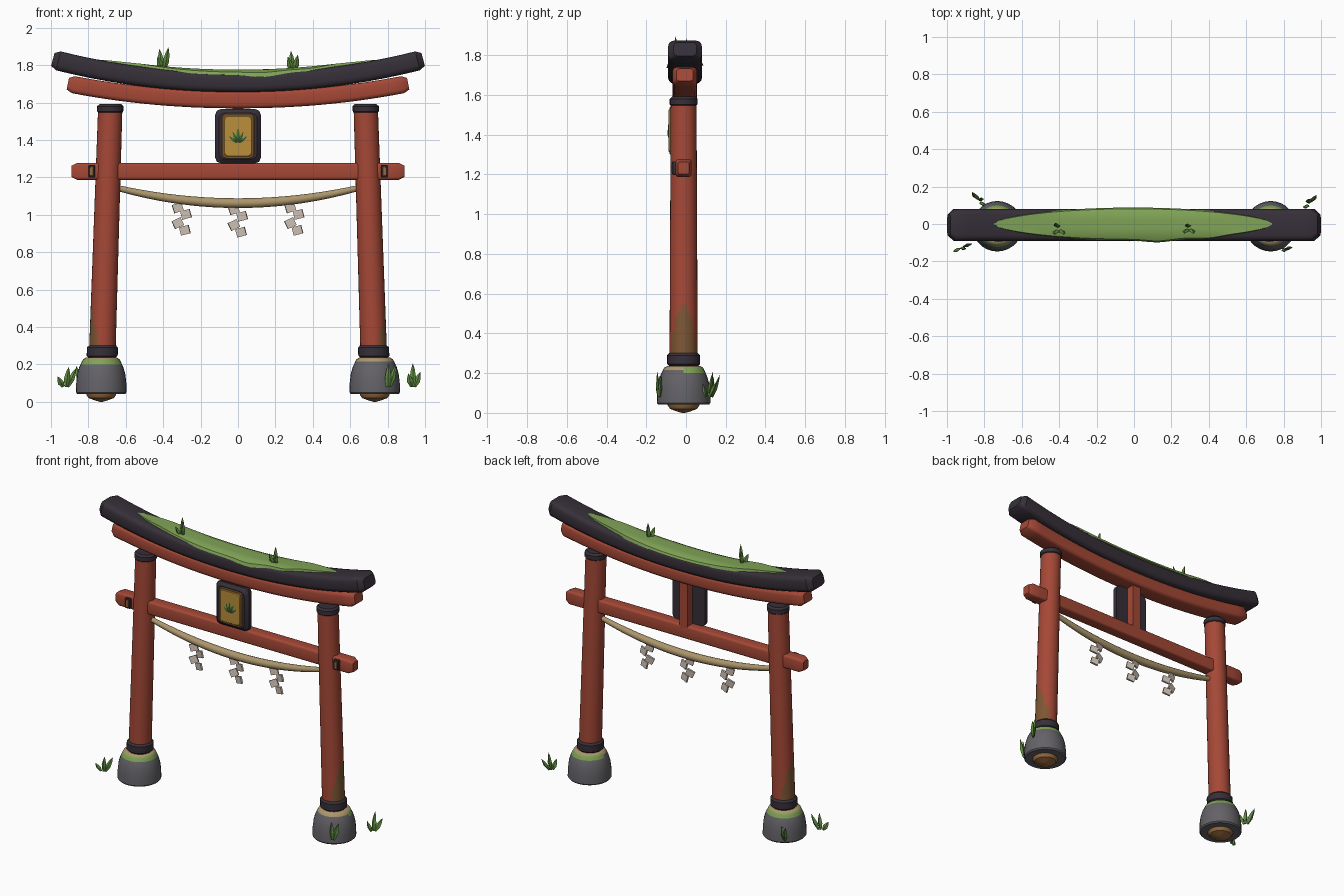
import bpy, bmesh, math
from mathutils import Vector, Matrix

if "Cube" in bpy.data.objects:
    bpy.data.objects.remove(bpy.data.objects["Cube"])


def material(name, r, g, b):
    m = bpy.data.materials.new(name)
    lin = [((c / 255 + 0.055) / 1.055) ** 2.4 for c in (r, g, b)]
    m.diffuse_color = (*lin, 1)
    m.use_nodes = True
    m.node_tree.nodes["Principled BSDF"].inputs["Base Color"].default_value = m.diffuse_color
    return m


RED = material("red_lacquer", 165, 72, 54)
BLACK = material("charcoal", 54, 47, 56)
STONE = material("grey_stone", 100, 98, 103)
MOSS = material("moss_green", 128, 163, 86)
LEAF = material("grass_green", 98, 142, 66)
ROPE = material("straw", 172, 150, 108)
PAPER = material("paper", 208, 194, 182)
GOLD = material("gold", 186, 142, 58)
BROWN = material("brown_wood", 150, 104, 60)
STAIN = material("weathered_red", 126, 86, 52)
YC = -0.012  # depth centre of the posts


def loft(name, rings, mats, rule=None):
    """Skin a list of equal rings, cap both ends, colour faces by a rule."""
    bm = bmesh.new()
    vs = [[bm.verts.new(p) for p in ring] for ring in rings]
    n = len(vs[0])
    for a, b in zip(vs, vs[1:]):
        for i in range(n):
            bm.faces.new((a[i], a[(i + 1) % n], b[(i + 1) % n], b[i]))
    bm.faces.new(vs[0])
    bm.faces.new(vs[-1])
    bmesh.ops.recalc_face_normals(bm, faces=bm.faces)
    if rule:
        for f in bm.faces:
            f.material_index = rule(f.calc_center_median())
    me = bpy.data.meshes.new(name)
    bm.to_mesh(me)
    bm.free()
    for m in mats:
        me.materials.append(m)
    ob = bpy.data.objects.new(name, me)
    bpy.context.collection.objects.link(ob)
    return ob


def turned(name, profile, centre, mats, rule=None, n=28):
    """Round part from (radius, z) pairs; centre(z) gives the leaning axis."""
    rings = []
    for r, z in profile:
        rings.append([(centre(z) + r * math.cos(2 * math.pi * i / n),
                       YC + r * math.sin(2 * math.pi * i / n), z) for i in range(n)])
    return loft(name, rings, mats, rule)


def rounded(w, h, r, k=3):
    """Rounded rectangle outline with half sizes w, h."""
    pts = []
    for q, (sx, sy) in enumerate(((1, 1), (-1, 1), (-1, -1), (1, -1))):
        for j in range(k + 1):
            a = math.pi / 2 * (q + j / k)
            pts.append((sx * (w - r) + r * math.cos(a), sy * (h - r) + r * math.sin(a)))
    return pts


def beam(name, half, rise, z0, hy, hz, yc, mat, r, power=2.1, n=28):
    """Upswept beam with chamfered ends."""
    height = lambda x: z0 + rise * abs(x) ** power
    inner = half - 0.03
    xs = [-half] + [-inner + 2 * inner * i / n for i in range(n + 1)] + [half]
    rings = []
    for i, x in enumerate(xs):
        s = 0.68 if i in (0, len(xs) - 1) else 1
        a = math.atan2(height(x + .01) - height(x - .01), .02)
        rings.append([(x - math.sin(a) * v * s, yc + u * s, height(x) + math.cos(a) * v * s)
                      for u, v in rounded(hy, hz, r)])
    return loft(name, rings, [mat])


def slab(name, w, h, x, z, y_back, y_front, mat, r, edge=0.012):
    """Upright plate with a chamfered front edge."""
    steps = ((y_back, 0), (y_front + edge, 0), (y_front, edge))
    rings = [[(x + u, y, z + v) for u, v in rounded(w - e, h - e, r, 2)] for y, e in steps]
    return loft(name, rings, [mat])


def blade(name, base, tip, w, t, mat=LEAF):
    """Flat pointed leaf with a diamond cross-section."""
    base, tip = Vector(base), Vector(tip)
    d = tip - base
    side = d.cross(Vector((0, 1, 0))).normalized()
    out = side.cross(d).normalized()
    rings = []
    for f, s in ((0, 0.45), (0.4, 1), (0.75, 0.6), (1, 0.03)):
        c = base + d * f
        rings.append([c + side * w * s, c + out * t * s, c - side * w * s, c - out * t * s])
    return loft(name, rings, [mat])


def tuft(name, x, y, z, offsets):
    for i, o in enumerate(offsets):
        b = Vector((x + o[0] * .25, y + o[1] * .25, z))
        blade(f"{name}_blade_{i}", b, Vector((x, y, z)) + Vector(o), 0.017, 0.010)


# Top beams and tie beam
beam("top_beam", 0.99, 0.125, 1.708, 0.085, 0.052, -0.005, BLACK, 0.03)
beam("under_beam", 0.91, 0.105, 1.615, 0.062, 0.046, -0.006, RED, 0.022)
beam("tie_beam", 0.89, 0, 1.232, 0.04, 0.045, YC, RED, 0.014)

# Moss blanket on the top beam, drooping over the front edge
top = lambda x: 1.708 + 0.125 * abs(x) ** 2.1 + 0.052
rings = []
for i in range(49):
    x = -0.75 + 1.49 * i / 48
    w = 0.088 * max(0.001, 1 - ((x + 0.005) / 0.746) ** 2) ** 0.6
    droop = math.exp(-((x - 0.13) / 0.09) ** 2) + 0.8 * math.exp(-((x - 0.4) / 0.08) ** 2)
    f = w + 0.012 * droop
    lift = 0.016 * min(1, w / 0.06)
    drop = lambda y: -0.5 * max(0, abs(y) - 0.055)
    ring = [(x, y, top(x) + lift + drop(y))
            for y in (-f * 0.92, -f * .6, -f * .25, w * .25, w * .6, w * 0.92)]
    ring += [(x, w, top(x) - 0.012 * w / .088), (x, 0, top(x) - 0.02),
             (x, -f, top(x) - 0.012 * w / .088 - 0.014 * droop)]
    rings.append(ring)
loft("roof_moss", rings, [MOSS])

for s, side in ((-1, "left"), (1, "right")):
    axis = lambda z: s * (0.725 - 0.042 * (z - 0.28) / 1.29)

    # Post with a weathered patch low on its outer face
    def stained(c):
        a = (c.x - axis(c.z)) * s / 0.07
        return 1 if c.z < 0.30 + 0.26 * max(0, a) ** 2 and a > 0.3 else 0
    turned(f"{side}_post", [(0.071 - 0.006 * i / 40, 0.25 + 1.31 * i / 40) for i in range(41)],
           axis, [RED, STAIN], stained)

    # Dark collars
    for part, z, h, r in (("foot_collar", 0.268, 0.034, 0.083), ("head_collar", 1.566, 0.026, 0.070)):
        turned(f"{side}_{part}", [(r - .012, z - h), (r, z - h + .012), (r, z + h - .012),
                                  (r - .012, z + h)], axis, [BLACK])

    # Stone footing with mossy shoulder and tan rim
    def footing(c):
        if c.z < 0.198:
            return 0
        if c.z > 0.222:
            return 2
        mossy = s < 0 or c.y > YC + 0.01
        return 1 if mossy else (2 if c.z > 0.21 else 0)
    turned(f"{side}_footing", [(0.128, 0.042), (0.135, 0.05), (0.134, 0.10), (0.128, 0.15),
                               (0.118, 0.185), (0.111, 0.20), (0.104, 0.215), (0.097, 0.228),
                               (0.082, 0.236)], lambda z: s * 0.731, [STONE, MOSS, ROPE], footing)
    turned(f"{side}_footing_peg", [(0.08, 0.06), (0.08, 0.038), (0.068, 0.02), (0.03, 0.006),
                                   (0.008, 0.0)], lambda z: s * 0.731, [BROWN])

    # Wedges on the tie beam
    slab(f"{side}_wedge", 0.018, 0.034, s * 0.782, 1.232, -0.03, -0.07, BLACK, 0.004, 0.004)
    slab(f"{side}_wedge_face", 0.010, 0.024, s * 0.782, 1.232, -0.066, -0.073, BROWN, 0.003, 0.002)

# Plaque, its panel, sprig and rear strut
slab("plaque_frame", 0.122, 0.145, 0, 1.42, -0.028, -0.078, BLACK, 0.03, 0.02)
slab("plaque_border", 0.088, 0.121, 0, 1.42, -0.07, -0.082, BROWN, 0.022, 0.005)
slab("plaque_panel", 0.076, 0.109, 0, 1.42, -0.078, -0.087, GOLD, 0.018, 0.004)
for i, (dx, dz, w) in enumerate(((0, .075, .013), (-.028, .058, .010), (.028, .058, .010),
                                 (-.048, .035, .009), (.048, .035, .009))):
    blade(f"plaque_leaf_{i}", (dx * .15, -0.087, 1.385), (dx, -0.088, 1.385 + dz), w, 0.005)
slab("plaque_strut", 0.03, 0.17, 0, 1.42, 0.028, -0.035, RED, 0.006, 0.004)

# Sagging straw rope, thicker in the middle
rings = []
for i in range(33):
    x = -0.66 + 1.32 * i / 32
    r = 0.015 + 0.011 * (1 - (x / 0.66) ** 2)
    z = 1.062 + 0.08 * (x / 0.64) ** 2
    a = math.atan(0.16 * x / 0.41)
    rings.append([(x - math.sin(a) * r * math.sin(t), YC + r * math.cos(t),
                   z + math.cos(a) * r * math.sin(t))
                  for t in [2 * math.pi * j / 12 for j in range(12)]])
loft("rope", rings, [ROPE])

# Zigzag paper streamers
for name, x, drop in (("left", -0.3, 0), ("middle", 0, -0.01), ("right", 0.302, 0)):
    for i, (dx, z, turn) in enumerate(((-.022, 1.037, -.3), (.022, 1.002, -.25),
                                       (-.022, .955, -.45), (.016, .917, -.25))):
        rot = Matrix.Rotation(turn, 3, 'Y') @ Matrix.Rotation(0.25 * (-1) ** i, 3, 'Z')
        c = Vector((x + dx, YC, z + drop))
        rings = [[c + rot @ Vector((u, y, v)) for u, v in
                  ((-.026, -.023), (.026, -.023), (.026, .023), (-.026, .023))] for y in (-.006, .006)]
        loft(f"{name}_streamer_{i}", rings, [PAPER])

# Grass tufts
tuft("left_front_tuft", -0.925, -0.125, 0.08, ((.06, .02, .10), (.02, -.01, .105), (-.04, -.025, .055)))
tuft("left_back_tuft", -0.825, 0.12, 0.08, ((-.04, .05, .11), (.01, .02, .10), (.025, -.02, .07)))
tuft("right_front_tuft", 0.80, -0.135, 0.08, ((.045, .01, .12), (.005, -.01, .125), (-.02, .02, .07)))
tuft("right_back_tuft", 0.935, 0.105, 0.08, ((.04, .05, .08), (.0, .03, .125), (-.025, -.02, .07)))
tuft("roof_left_tuft", -0.40, -0.025, 1.775, ((.028, -.03, .12), (-.02, .03, .11), (-.03, -.03, .07)))
tuft("roof_right_tuft", 0.295, -0.02, 1.765, ((-.012, .02, .11), (.025, -.03, .09), (-.028, -.03, .08)))

# Smooth shading with crisp edges
for ob in bpy.data.objects:
    if "blade" in ob.name or "leaf" in ob.name or "streamer" in ob.name:
        continue
    ob.select_set(True)
    bpy.context.view_layer.objects.active = ob
bpy.ops.object.shade_smooth_by_angle(angle=math.radians(35))
